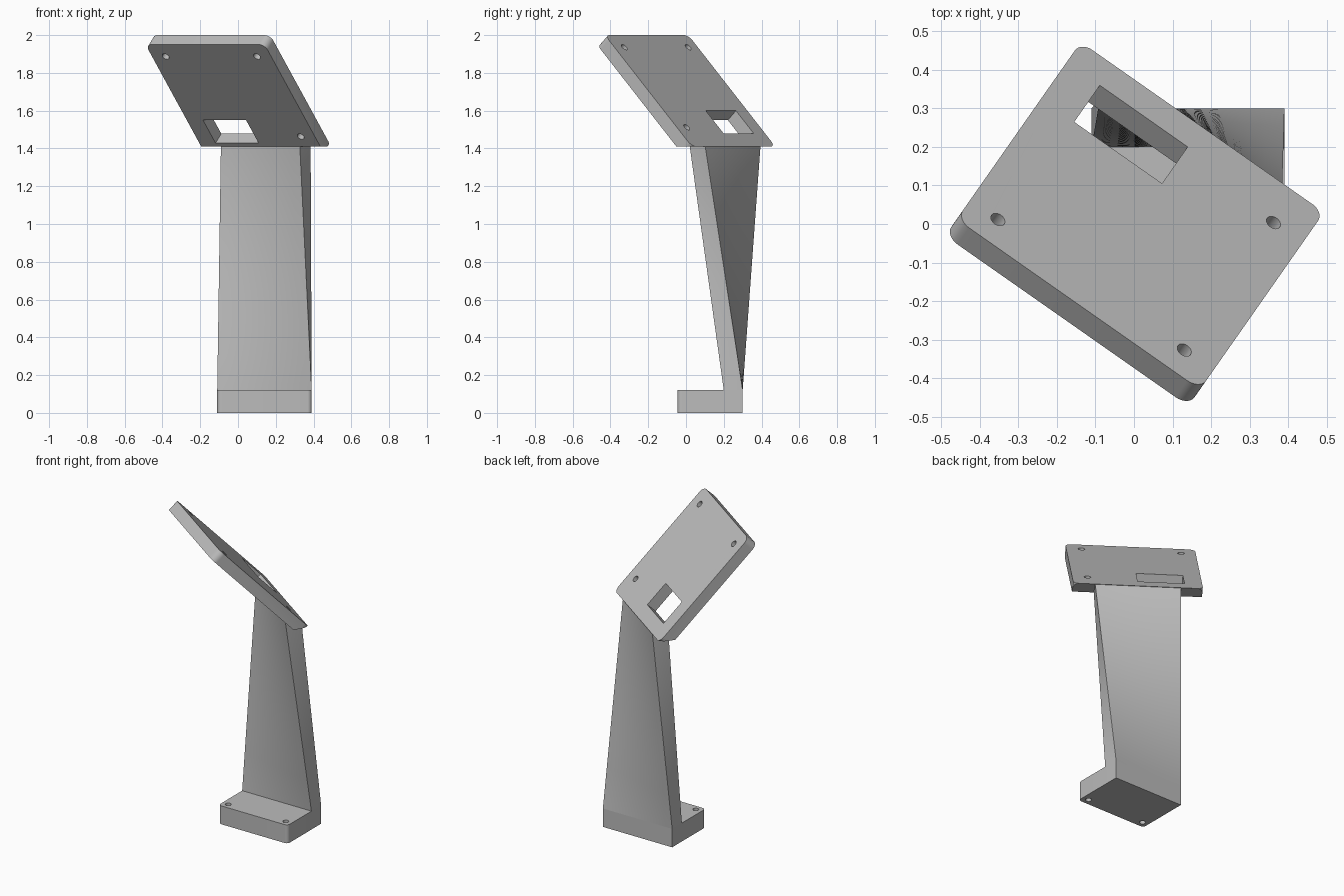
import bpy, bmesh
from math import radians, sin, cos, pi
from mathutils import Matrix, Vector

cube = bpy.data.objects.get("Cube")
if cube:
    bpy.data.objects.remove(cube, do_unlink=True)

GREY = (0.5, 0.5, 0.5, 1)
grey = bpy.data.materials.new("plain_grey")
grey.use_nodes = True
grey.diffuse_color = GREY
grey.node_tree.nodes["Principled BSDF"].inputs["Base Color"].default_value = GREY


def circle(x, y, r, n=32):
    return [(x + r * cos(2 * pi * i / n), y + r * sin(2 * pi * i / n)) for i in range(n)]


def rectangle(x0, x1, y0, y1, radii=(0, 0, 0, 0), n=8):
    """Outline with one radius per corner, anticlockwise from (x1, y1)."""
    points = []
    corners = [(x1, y1, -1, -1), (x0, y1, 1, -1), (x0, y0, 1, 1), (x1, y0, -1, 1)]
    for k, ((x, y, sx, sy), r) in enumerate(zip(corners, radii)):
        if r == 0:
            points.append((x, y))
            continue
        for i in range(n + 1):
            a = (k + i / n) * pi / 2
            points.append((x + sx * r + r * cos(a), y + sy * r + r * sin(a)))
    return points


def finish(bm, mesh):
    bmesh.ops.recalc_face_normals(bm, faces=bm.faces)
    bm.to_mesh(mesh)
    bm.free()


def shade(obj):
    bpy.ops.object.select_all(action='DESELECT')
    obj.select_set(True)
    bpy.context.view_layer.objects.active = obj
    bpy.ops.object.shade_smooth_by_angle(angle=radians(30))


def slab(name, outlines, thickness, matrix, cut_z=None):
    """Extruded outline with holes; may be trimmed flat at a height."""
    curve = bpy.data.curves.new(name, 'CURVE')
    curve.dimensions = '2D'
    curve.fill_mode = 'BOTH'
    curve.extrude = thickness / 2
    for outline in outlines:
        spline = curve.splines.new('POLY')
        spline.points.add(len(outline) - 1)
        for p, (x, y) in zip(spline.points, outline):
            p.co = (x, y, 0, 1)
        spline.use_cyclic_u = True
    obj = bpy.data.objects.new(name, curve)
    bpy.context.collection.objects.link(obj)
    bpy.ops.object.select_all(action='DESELECT')
    obj.select_set(True)
    bpy.context.view_layer.objects.active = obj
    bpy.ops.object.convert(target='MESH')
    obj = bpy.context.view_layer.objects.active
    bm = bmesh.new()
    bm.from_mesh(obj.data)
    bmesh.ops.remove_doubles(bm, verts=bm.verts, dist=0.0001)
    bm.transform(matrix @ Matrix.Translation((0, 0, thickness / 2)))
    if cut_z is not None:
        bmesh.ops.bisect_plane(bm, geom=bm.verts[:] + bm.edges[:] + bm.faces[:],
                               plane_co=(0, 0, cut_z), plane_no=(0, 0, 1), clear_inner=True)
        bmesh.ops.holes_fill(bm, edges=[e for e in bm.edges if e.is_boundary], sides=0)
    finish(bm, obj.data)
    obj.data.materials.clear()
    obj.data.materials.append(grey)
    shade(obj)
    return obj


# Foot with two screw holes and rounded front corners
FOOT_TOP = 0.12
slab("foot", [rectangle(-0.11, 0.39, -0.045, 0.3, (0, 0, 0.022, 0.022)),
              circle(-0.068, -0.004, 0.018), circle(0.348, -0.004, 0.018)],
     FOOT_TOP, Matrix.Identity(4))

# Tilted mounting plate, turned about the vertical and trimmed level at its low edge
TURN, TILT, PLATE_Z = radians(-35), radians(46.4), 1.411
across = Vector((cos(TURN), sin(TURN), 0))
forward = Vector((sin(TURN), -cos(TURN), 0))
upslope = forward * cos(TILT) + Vector((0, 0, sin(TILT)))
frame = Matrix((across, upslope, across.cross(upslope))).transposed().to_4x4()
frame.translation = (0.178, 0.252, 1.41)
slab("mounting_plate",
     [rectangle(-0.385, 0.385, 0, 0.815, (0.04,) * 4),
      rectangle(-0.28, -0.002, 0.094, 0.262),
      circle(-0.297, 0.727, 0.02), circle(0.293, 0.727, 0.02), circle(0.293, 0.142, 0.02)],
     0.0724, frame, PLATE_Z)

# Twisted column blending from the foot to the low edge of the plate
ROWS, STEPS = 40, 10
base = [Vector((x, y, FOOT_TOP)) for x, y in ((-0.11, 0.2), (0.39, 0.2), (0.39, 0.3), (-0.11, 0.3))]
centre = Vector((0.147, 0.207, PLATE_Z))
top = [centre + across * (0.255 * a) + forward * (0.05 * b)
       for a, b in ((-1, 1), (1, 1), (1, -1), (-1, -1))]
bm = bmesh.new()
rings = []
for row in range(ROWS + 1):
    quad = [b.lerp(t, row / ROWS) for b, t in zip(base, top)]
    rings.append([bm.verts.new(quad[k].lerp(quad[(k + 1) % 4], i / STEPS))
                  for k in range(4) for i in range(STEPS)])
for low, high in zip(rings, rings[1:]):
    for i in range(len(low)):
        j = (i + 1) % len(low)
        bm.faces.new((low[i], low[j], high[j], high[i]))
bm.faces.new(rings[0])
bm.faces.new(rings[-1])
mesh = bpy.data.meshes.new("twisted_column")
finish(bm, mesh)
mesh.materials.append(grey)
column = bpy.data.objects.new("twisted_column", mesh)
bpy.context.collection.objects.link(column)
shade(column)
